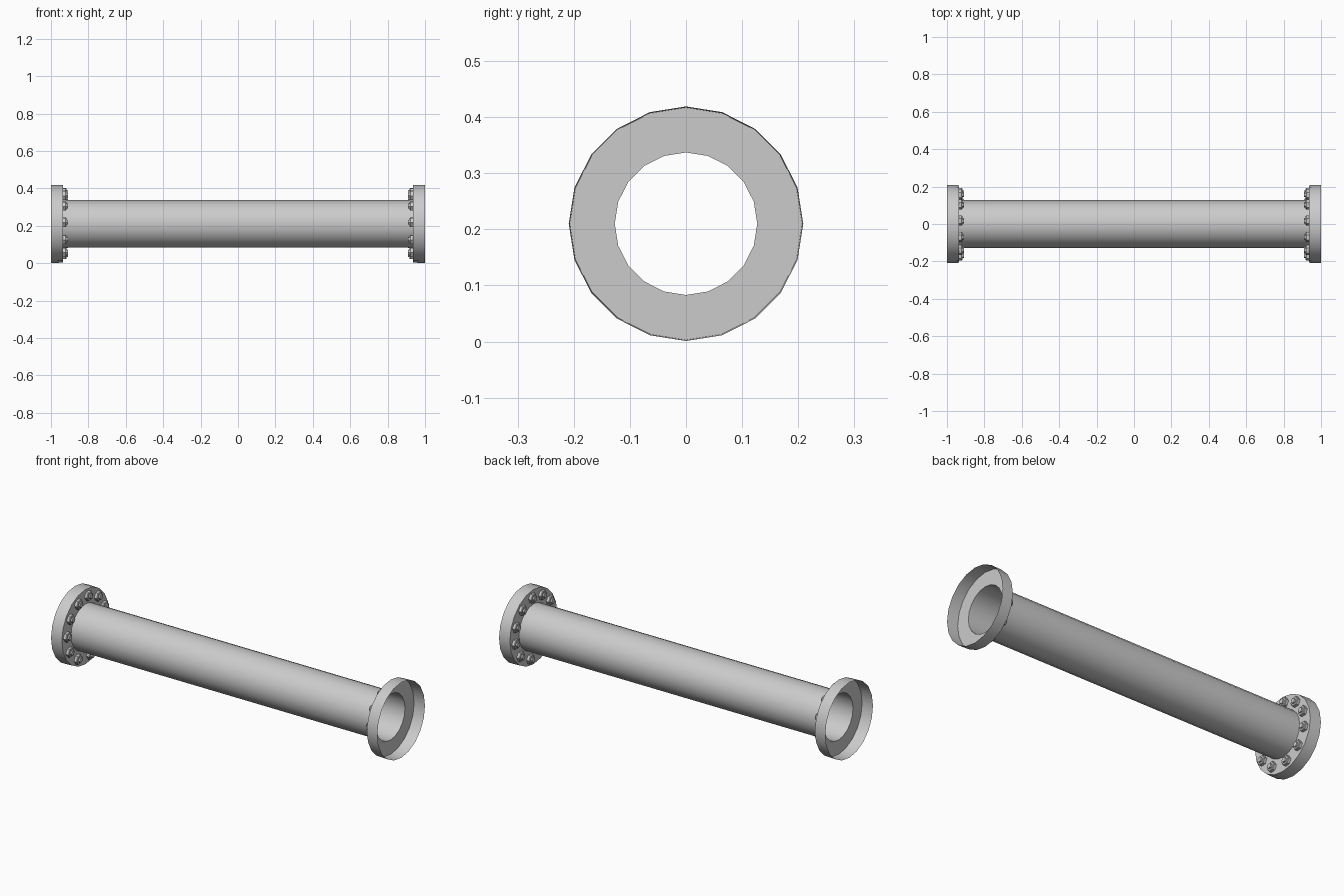
import bpy, bmesh, math

if "Cube" in bpy.data.objects:
    bpy.data.objects.remove(bpy.data.objects["Cube"])

CZ = 0.21      # height of the pipe axis
SIDES = 20


def finish(name, bm, smooth=True):
    me = bpy.data.meshes.new(name)
    bm.normal_update()
    bm.to_mesh(me)
    bm.free()
    ob = bpy.data.objects.new(name, me)
    bpy.context.collection.objects.link(ob)
    if smooth:
        bpy.ops.object.select_all(action='DESELECT')
        ob.select_set(True)
        bpy.context.view_layer.objects.active = ob
        bpy.ops.object.shade_smooth_by_angle(angle=math.radians(30))
    return ob


def ring(bm, x, r, n, cy=0.0, cz=CZ, turn=0.0):
    return [bm.verts.new((x, cy + r * math.cos(turn + 2 * math.pi * i / n),
                          cz + r * math.sin(turn + 2 * math.pi * i / n)))
            for i in range(n)]


def lathe(bm, profile, n, cap=False, **kw):
    """Sweep (x, radius) points round an axis parallel to x."""
    rings = [ring(bm, x, r, n, **kw) for x, r in profile]
    for a, b in zip(rings, rings[1:]):
        for i in range(n):
            j = (i + 1) % n
            bm.faces.new((a[i], a[j], b[j], b[i]))
    if cap:
        bm.faces.new(rings[-1])
    bmesh.ops.recalc_face_normals(bm, faces=bm.faces[:])


# open pipe
bm = bmesh.new()
lathe(bm, [(-0.935, 0.127), (0.935, 0.127)], SIDES)
for f in bm.faces:                       # make the outside face outwards
    c = f.calc_center_median()
    if f.normal.y * c.y + f.normal.z * (c.z - CZ) < 0:
        f.normal_flip()
finish("pipe", bm)

# bolt positions round the flange, in degrees
angles = [20, 52, 84, 114.5, 145.5, 177, 210, 244, 282, 316, 349]

for side, s in (("left", -1), ("right", 1)):
    # hollow flange: recessed plate with a thin outer rim
    bm = bmesh.new()
    lathe(bm, [(s * 0.935, 0.127), (s * 0.935, 0.207), (s * 1.0, 0.209)], SIDES)
    for f in bm.faces:
        c = f.calc_center_median()
        if abs(f.normal.x) > 0.9:
            flip = f.normal.x * s > 0
        else:
            flip = f.normal.y * c.y + f.normal.z * (c.z - CZ) < 0
        if flip:
            f.normal_flip()
    finish(side + "_flange", bm)

    # hex nut with a short stud on the pipe side of the plate
    for k, deg in enumerate(angles):
        a = math.radians(deg)
        bm = bmesh.new()
        lathe(bm, [(s * 0.935, 0.027), (s * 0.921, 0.027), (s * 0.918, 0.024),
                   (s * 0.918, 0.015), (s * 0.910, 0.014)], 6, cap=True,
              cy=0.168 * math.cos(a), cz=CZ + 0.168 * math.sin(a),
              turn=math.radians(5))
        finish(f"{side}_bolt_{k + 1}", bm, smooth=False)
